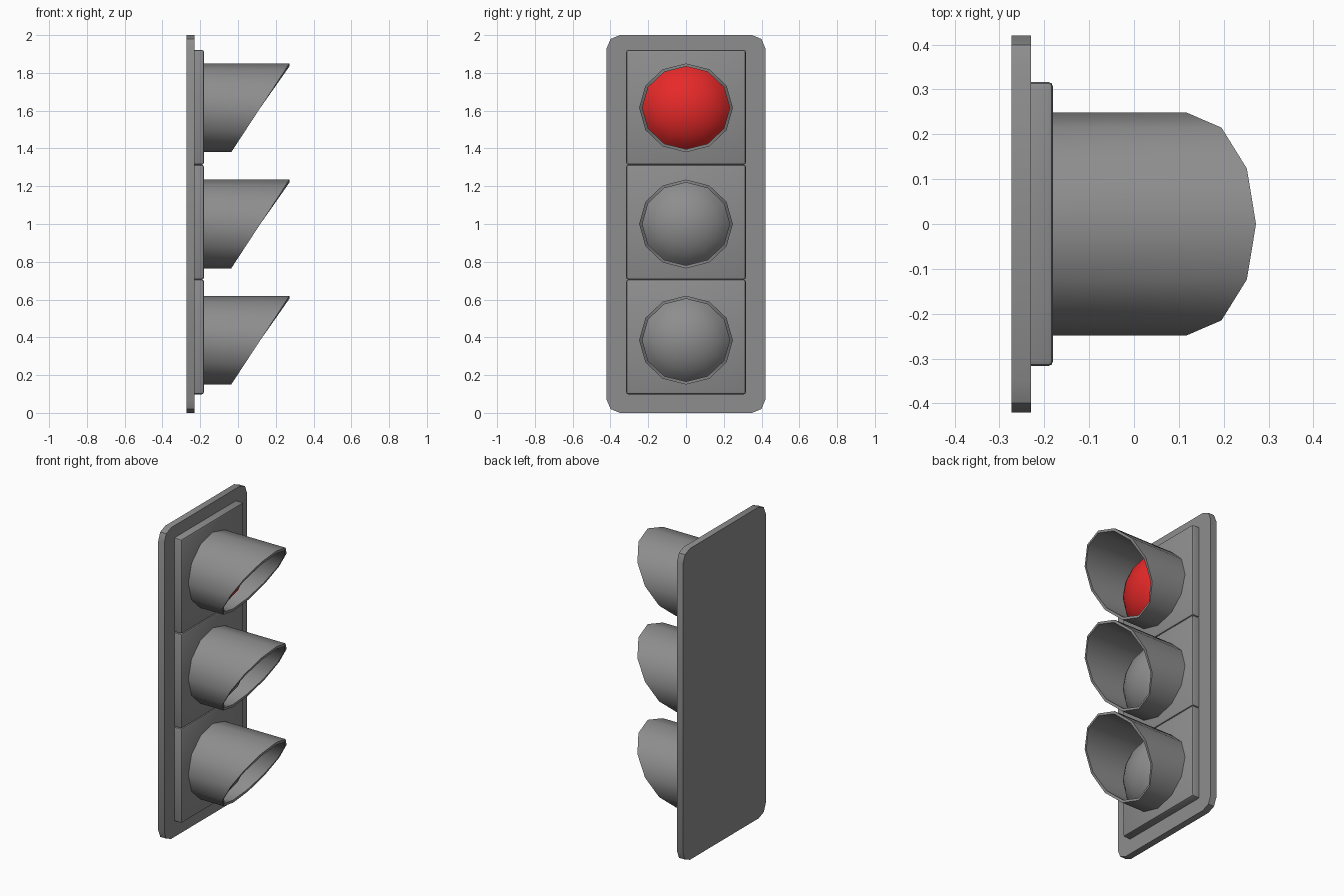
import bpy, bmesh, math

if "Cube" in bpy.data.objects:
    bpy.data.objects.remove(bpy.data.objects["Cube"])


def material(name, rgb):
    m = bpy.data.materials.new(name)
    m.diffuse_color = (*rgb, 1)
    m.use_nodes = True
    m.node_tree.nodes["Principled BSDF"].inputs["Base Color"].default_value = m.diffuse_color
    return m


grey = material("housing_grey", (0.27, 0.27, 0.27))
red = material("lit_red", (0.8, 0.022, 0.022))


def finish(bm, name, mat, angle=40):
    bmesh.ops.recalc_face_normals(bm, faces=bm.faces[:])
    me = bpy.data.meshes.new(name)
    bm.to_mesh(me)
    bm.free()
    ob = bpy.data.objects.new(name, me)
    bpy.context.collection.objects.link(ob)
    me.materials.append(mat)
    bpy.ops.object.select_all(action='DESELECT')
    ob.select_set(True)
    bpy.context.view_layer.objects.active = ob
    bpy.ops.object.shade_smooth_by_angle(angle=math.radians(angle))
    return ob


def box(x0, x1, w, z0, z1):
    bm = bmesh.new()
    bmesh.ops.create_cube(bm, size=1)
    for v in bm.verts:
        v.co = ((x0 + x1) / 2 + v.co.x * (x1 - x0), v.co.y * w,
                (z0 + z1) / 2 + v.co.z * (z1 - z0))
    return bm


def bridge(bm, a, b):
    n = len(a)
    for i in range(n):
        bm.faces.new((a[i], a[(i + 1) % n], b[(i + 1) % n], b[i]))


N = 12
RY, RZ = 0.248, 0.235      # outer visor radii
IY, IZ = 0.231, 0.219      # inner visor radii


def ring(bm, zc, ry, rz, xfun):
    out = []
    for i in range(N):
        t = 2 * math.pi * i / N
        out.append(bm.verts.new((xfun(math.cos(t)), ry * math.sin(t),
                                 zc + rz * math.cos(t))))
    return out


# back plate with rounded corners
bm = box(-0.273, -0.23, 0.84, 0, 2)
corners = [e for e in bm.edges if abs(e.verts[0].co.x - e.verts[1].co.x) > 0.01]
bmesh.ops.bevel(bm, geom=corners, offset=0.07, segments=2, profile=0.5,
                affect='EDGES')
finish(bm, "back_plate", grey)

for k, label in enumerate(("bottom", "middle", "top")):
    # module housing block with softened edges
    mc = 1.01 + (k - 1) * 0.608
    bm = box(-0.235, -0.18, 0.634, mc - 0.304, mc + 0.304)
    front = [e for e in bm.edges if max(v.co.x for v in e.verts) > -0.2]
    bmesh.ops.bevel(bm, geom=front, offset=0.012, segments=2, profile=0.5,
                    affect='EDGES')
    finish(bm, label + "_housing", grey)

    # slanted visor tube
    zc = 1.0 + (k - 1) * 0.615
    cut = lambda c: 0.118 + 0.154 * c
    base = lambda c: -0.185
    bm = bmesh.new()
    loops = [ring(bm, zc, RY, RZ, base), ring(bm, zc, RY, RZ, cut),
             ring(bm, zc, IY, IZ, cut), ring(bm, zc, IY, IZ, base)]
    for i in range(4):
        bridge(bm, loops[i], loops[(i + 1) % 4])
    finish(bm, label + "_visor", grey)

    # domed lens filling the visor
    bm = bmesh.new()
    prev, half, depth, x0 = None, math.radians(60), 0.11, -0.12
    for s in range(6, 0, -1):
        a = half * s / 6
        r = 1.005 * math.sin(a) / math.sin(half)
        x = x0 + depth * (math.cos(a) - math.cos(half)) / (1 - math.cos(half))
        cur = ring(bm, zc, IY * r, IZ * r, lambda c: x)
        if prev:
            bridge(bm, prev, cur)
        prev = cur
    tip = bm.verts.new((x0 + depth, 0, zc))
    for i in range(N):
        bm.faces.new((prev[i], prev[(i + 1) % N], tip))
    finish(bm, label + "_lens", red if label == "top" else grey, 60)
